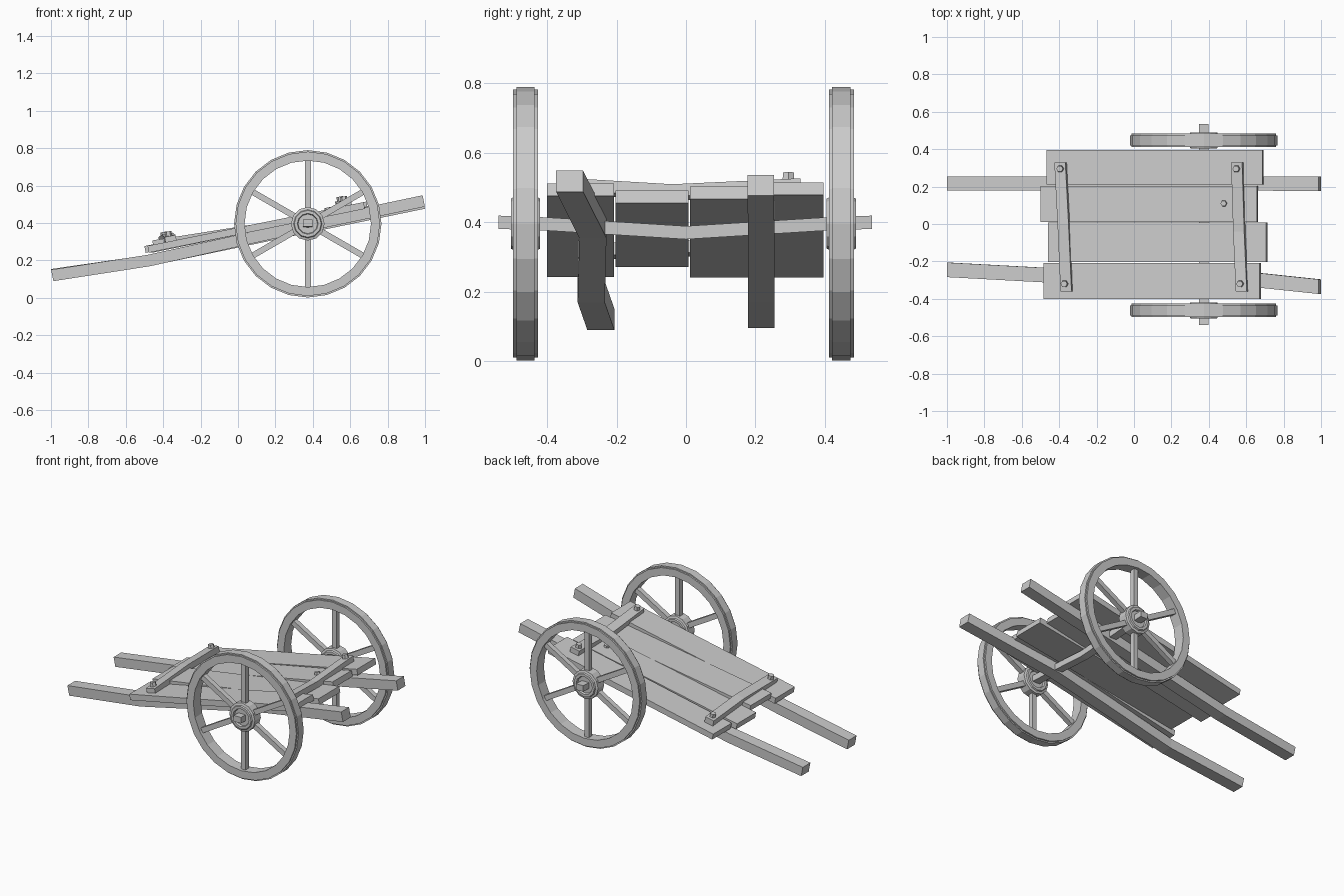
import bpy, bmesh, math
from mathutils import Vector, Matrix

if "Cube" in bpy.data.objects:
    bpy.data.objects.remove(bpy.data.objects["Cube"])

grey = bpy.data.materials.new("plain_grey")
grey.use_nodes = True
grey.diffuse_color = (0.6, 0.6, 0.6, 1)
grey.node_tree.nodes["Principled BSDF"].inputs["Base Color"].default_value = (0.6, 0.6, 0.6, 1)

SLOPE = 0.2
UP = Vector((-SLOPE, 0, 1)).normalized()
ALONG = Vector((1, 0, SLOPE)).normalized()


def finish(name, bm):
    bmesh.ops.recalc_face_normals(bm, faces=bm.faces)
    mesh = bpy.data.meshes.new(name)
    bm.to_mesh(mesh)
    bm.free()
    mesh.materials.append(grey)
    ob = bpy.data.objects.new(name, mesh)
    bpy.context.collection.objects.link(ob)
    return ob


def beam(name, path, side, up, width, height):
    """Rectangular timber swept through the path points."""
    bm = bmesh.new()
    s, u = Vector(side) * width / 2, Vector(up) * height / 2
    rings = [[bm.verts.new(Vector(p) + o) for o in (s + u, u - s, -s - u, s - u)] for p in path]
    for a, b in zip(rings, rings[1:]):
        for i in range(4):
            j = (i + 1) % 4
            bm.faces.new((a[i], a[j], b[j], b[i]))
    bm.faces.new(rings[0])
    bm.faces.new(rings[-1])
    return finish(name, bm)


def lathe_y(bm, profile, centre, sides):
    """Closed (radius, y) profile turned round the y axis."""
    rings = []
    for k in range(sides):
        a = 2 * math.pi * k / sides
        rings.append([bm.verts.new(centre + Vector((r * math.sin(a), y, r * math.cos(a))))
                      for r, y in profile])
    n = len(profile)
    for k in range(sides):
        a, b = rings[k], rings[(k + 1) % sides]
        for i in range(n):
            j = (i + 1) % n
            bm.faces.new((a[i], a[j], b[j], b[i]))


def mirrored(half):
    return half + [(r, -y) for r, y in reversed(half)]


def bolt(name, x, y, z, radius=0.02, height=0.03):
    bm = bmesh.new()
    tilt = UP.to_track_quat('Z', 'Y').to_matrix().to_4x4()
    bmesh.ops.create_cone(bm, cap_ends=True, segments=6, radius1=radius, radius2=radius * 0.9,
                          depth=height, matrix=Matrix.Translation((x, y, z)) @ tilt)
    finish(name, bm)


# Wheels: stepped rim, stepped hub with a recessed face, six spokes
AXLE_X, AXLE_Z = 0.373, 0.396
for label, y in (("right", -0.462), ("left", 0.447)):
    c = Vector((AXLE_X, y, AXLE_Z))
    bm = bmesh.new()
    lathe_y(bm, mirrored([(0.338, 0.036), (0.386, 0.036), (0.386, 0.026), (0.394, 0.026)]), c, 24)
    finish(label + "_wheel_rim", bm)
    bm = bmesh.new()
    lathe_y(bm, mirrored([(0.02, 0.03), (0.052, 0.03), (0.056, 0.042), (0.072, 0.042),
                          (0.076, 0.034), (0.09, 0.03)]), c, 12)
    finish(label + "_wheel_hub", bm)
    for k in range(6):
        a = math.radians(60 * k)
        d = Vector((math.sin(a), 0, math.cos(a)))
        across = Vector((math.cos(a), 0, -math.sin(a)))
        beam(f"{label}_spoke_{k + 1}", [c + d * 0.07, c + d * 0.345], across, (0, 1, 0), 0.032, 0.032)

# Sagging axle
beam("axle", [(AXLE_X, -0.54, 0.4), (AXLE_X, -0.4, 0.395), (AXLE_X, 0, 0.37),
              (AXLE_X, 0.4, 0.395), (AXLE_X, 0.535, 0.4)], (1, 0, 0), (0, 0, 1), 0.05, 0.038)

# Crooked handle shafts
beam("right_shaft", [(-0.993, -0.245, 0.12), (-0.475, -0.273, 0.2), (0.36, -0.268, 0.385),
                     (0.993, -0.335, 0.518)], (0, 1, 0), UP, 0.078, 0.062)
beam("left_shaft", [(-0.993, 0.217, 0.125), (-0.475, 0.217, 0.2), (0.36, 0.217, 0.375),
                    (0.993, 0.215, 0.506)], (0, 1, 0), UP, 0.076, 0.06)

# Deck planks: y range, x range, mid height at each end
planks = [(-0.4, -0.208, -0.48, 0.675, 0.26, 0.494),
          (-0.203, 0.007, -0.455, 0.71, 0.289, 0.473),
          (0.012, 0.202, -0.497, 0.66, 0.259, 0.485),
          (0.211, 0.396, -0.465, 0.69, 0.259, 0.497)]
for i, (y0, y1, x0, x1, z0, z1) in enumerate(planks):
    y = (y0 + y1) / 2
    beam(f"deck_plank_{i + 1}", [(x0, y, z0), (x1, y, z1)], (0, 1, 0), UP, y1 - y0, 0.037)

# Cross battens with bolts at both ends
beam("front_batten", [(-0.393, 0.33, 0.313), (-0.376, 0, 0.325), (-0.36, -0.36, 0.313)],
     ALONG, UP, 0.06, 0.036)
beam("rear_batten", [(0.552, 0.33, 0.503), (0.563, -0.04, 0.486), (0.577, -0.36, 0.505)],
     ALONG, UP, 0.06, 0.036)
for name, x, y, z in (("front_left", -0.395, 0.295, 0.338), ("front_right", -0.372, -0.32, 0.34),
                      ("rear_left", 0.547, 0.295, 0.527), ("rear_right", 0.567, -0.32, 0.527)):
    bolt(name + "_bolt", x, y, z)
bolt("deck_bolt", 0.48, 0.11, 0.473, 0.018, 0.02)
